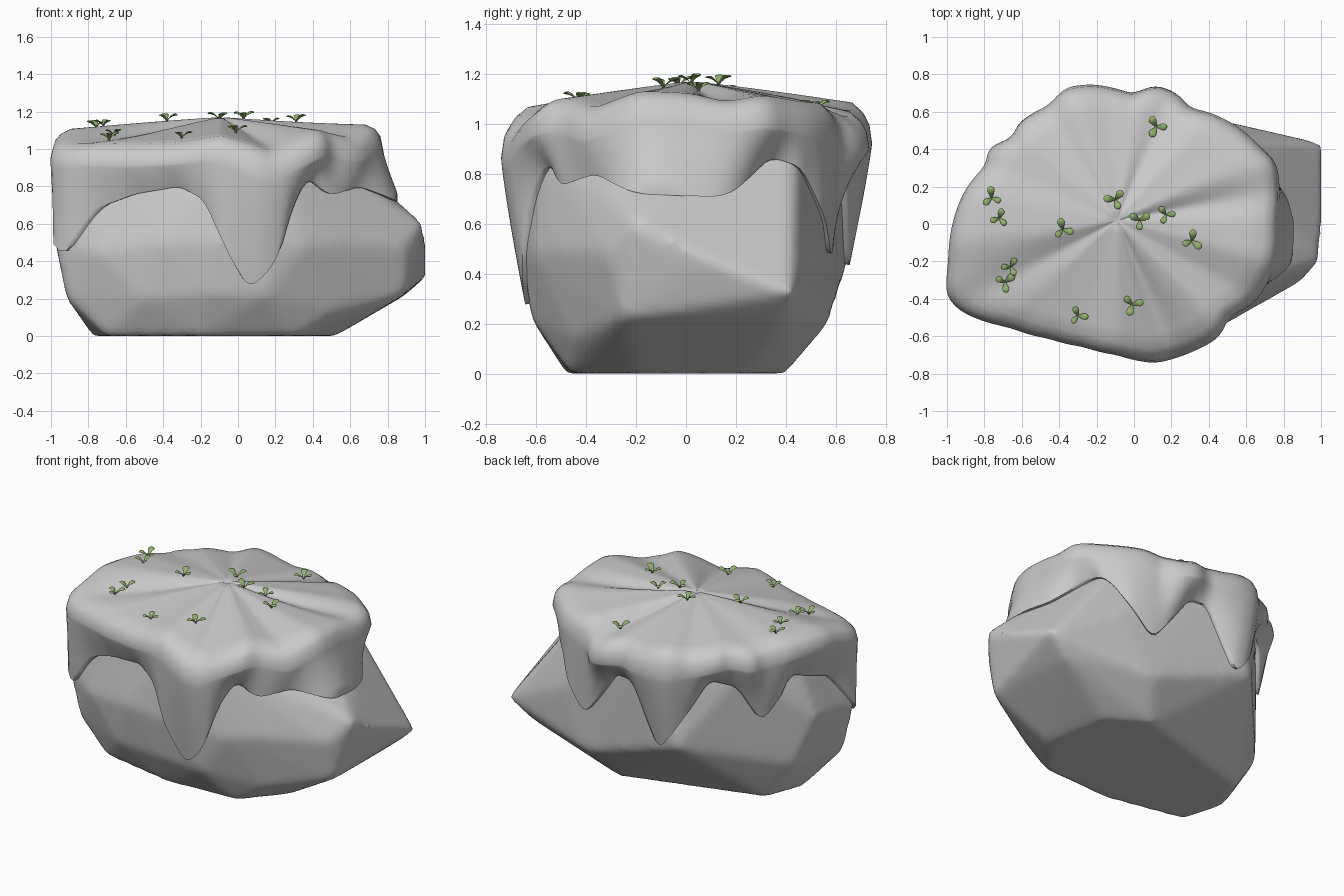
import bpy
import bmesh
from math import sin, cos, pi, radians
from mathutils import Vector
from mathutils.bvhtree import BVHTree

default_cube = bpy.data.objects.get("Cube")
if default_cube:
    bpy.data.objects.remove(default_cube, do_unlink=True)


def make_material(name, colour):
    material = bpy.data.materials.new(name)
    material.use_nodes = True
    rgba = (*colour, 1)
    material.diffuse_color = rgba
    for node in material.node_tree.nodes:
        if node.type == "BSDF_PRINCIPLED":
            node.inputs["Base Color"].default_value = rgba
            node.inputs["Roughness"].default_value = 0.8
    return material


stone = make_material("stone grey", (0.59, 0.59, 0.59))
leaf_green = make_material("leaf green", (0.28, 0.44, 0.15))


def make_object(name, bm, material):
    bmesh.ops.recalc_face_normals(bm, faces=bm.faces)
    mesh = bpy.data.meshes.new(name)
    bm.to_mesh(mesh)
    bm.free()
    mesh.materials.append(material)
    obj = bpy.data.objects.new(name, mesh)
    bpy.context.collection.objects.link(obj)
    return obj


def activate(obj):
    bpy.ops.object.select_all(action="DESELECT")
    obj.select_set(True)
    bpy.context.view_layer.objects.active = obj


def surface_tree(obj):
    bm = bmesh.new()
    bm.from_mesh(obj.data)
    tree = BVHTree.FromBMesh(bm)
    bm.free()
    return tree


def linear_knots(knots, angle):
    """Periodic interpolation of (degrees, value) pairs."""
    angle %= 360
    closed = knots + [(knots[0][0] + 360, knots[0][1])]
    for (a, va), (b, vb) in zip(closed, closed[1:]):
        if a <= angle <= b:
            return va + (vb - va) * (angle - a) / (b - a)


def soft_knots(knots, angle):
    return sum(linear_knots(knots, angle + step) for step in range(-3, 4)) / 7


# Cap outline, rim height, top creases, shoulder drop and dripping hem by direction
middle = Vector((-0.09, 0.02, 0))
outline = [(0, .86), (20, .905), (27, .86), (37, .82), (49, .76), (57, .715), (65, .75),
           (74, .75), (83, .68), (91, .705), (101, .74), (111, .76), (121, .715),
           (135, .74), (142, .715), (151, .79), (157, .76), (169, .83), (181, .88),
           (194, .93), (204, 1), (210, .97), (225, .81), (240, .73), (255, .7), (270, .72),
           (285, .79), (300, .81), (311, .83), (319, .79), (330, .86), (345, .88)]
rim = [(0, 1.12), (10, 1.09), (20, 1.11), (35, 1.08), (50, 1.07), (67, 1.01), (80, 1.04),
       (95, 1.04), (110, 1.08), (122, 1.05), (140, 1.09), (152, 1.07), (170, 1.1),
       (188, 1.1), (207, 1.02), (230, 1.01), (250, 1.02), (270, 1.06), (292, .97),
       (302, 1.03), (315, 1.1), (330, 1.05), (345, 1.13)]
crease = [(0, .01), (10, .035), (24, 0), (50, 0), (67, .015), (80, 0), (194, 0),
          (208, .03), (222, 0), (285, 0), (295, .015), (305, 0)]
drop = [(0, .12), (100, .13), (110, .16), (120, .12), (200, .1), (262, .1), (283, .14),
        (302, .12)]
hem = [(0, .71), (9, .71), (24, .87), (33, .82), (52, .45), (74, .8), (86, .8), (105, .4),
       (132, .87), (146, .83), (159, .57), (174, .85), (196, .74), (207, .4), (217, .69),
       (230, .76), (250, .8), (262, .73), (274, .42), (283, .25), (293, .38), (301, .7),
       (309, .85), (318, .75), (333, .8), (347, .72)]


def polar(radius, degrees, z):
    a = radians(degrees)
    return middle + Vector((radius * cos(a), radius * sin(a), z))


# Boulder: hull of its main corners, rounded off
corners = [
    (-.78, -.1, 0), (-.7, -.38, 0), (-.2, -.48, 0), (.3, -.46, 0), (.52, -.2, 0),
    (.45, .25, 0), (.2, .4, 0), (-.69, .14, 0),
    (-.92, -.36, .2), (-.5, -.54, .2), (-.15, -.6, .22), (.15, -.62, .22), (.5, -.45, .14),
    (-.98, -.38, .5), (-.75, -.5, .45), (-.4, -.61, .5), (-.1, -.65, .5), (.15, -.66, .5),
    (.35, -.61, .48), (.5, -.53, .5),
    (.89, -.26, .22), (.89, -.31, .48), (.99, -.2, .6), (1.01, .08, .46), (1.01, .43, .32),
    (.88, .39, .21), (.59, .44, .86), (.55, .535, .55), (.33, .57, .2), (-.38, .65, .44),
    (-.87, .1, .25), (-.96, .0, .55),
]
bm = bmesh.new()
for corner in corners:
    bm.verts.new(corner)
for angle in range(0, 360, 30):
    bm.verts.new(polar(soft_knots(outline, angle) * 0.86, angle, 0.9))
bmesh.ops.convex_hull(bm, input=bm.verts[:])
loose = [v for v in bm.verts if not v.link_faces]
bmesh.ops.delete(bm, geom=loose, context="VERTS")
boulder = make_object("boulder", bm, stone)
remesh = boulder.modifiers.new("even grid", "REMESH")
remesh.mode = "VOXEL"
remesh.voxel_size = 0.025
soften = boulder.modifiers.new("soft edges", "SMOOTH")
soften.factor = 0.5
soften.iterations = 10
activate(boulder)
for modifier in list(boulder.modifiers):
    bpy.ops.object.modifier_apply(modifier=modifier.name)
bpy.ops.object.shade_smooth()
boulder_tree = surface_tree(boulder)


def boulder_radius(angle, z, fallback):
    start = polar(3, angle, z)
    inward = polar(0, angle, z) - start
    hit = boulder_tree.ray_cast(start, inward.normalized())[0]
    return (hit - polar(0, angle, z)).length if hit else fallback


# Cap: one column of points per direction, from the middle over the rim to the hem
def cap_column(angle):
    r, top, dent, fall, low = (soft_knots(k, angle) for k in (outline, rim, crease, drop, hem))
    column = []
    for s in (0.03, 0.1, 0.2, 0.3, 0.4, 0.5, 0.6, 0.7, 0.8, 0.9):
        z = 1.17 + (top - 1.17) * s ** 1.15 - dent * sin(pi * s)
        column.append(polar(r * s, angle, z))
    column.append(polar(r * 0.955, angle, top - fall * 0.16))
    column.append(polar(r * 0.985, angle, top - fall * 0.45))
    shoulder = top - fall
    hem_radius = boulder_radius(angle, low, r * 0.84) + 0.02
    rows = 14
    for i in range(rows + 1):
        f = i / rows
        z = shoulder + (low - shoulder) * f
        rock = boulder_radius(angle, z, r * 0.84)
        wall = r + (hem_radius - r) * f ** 1.2
        column.append(polar(min(max(wall, rock + 0.02), r + 0.08), angle, z))
    column.append(polar(min(hem_radius, r) - 0.05, angle, low + 0.01))
    return column


bm = bmesh.new()
columns = [[bm.verts.new(p) for p in cap_column(a)] for a in range(0, 360, 2)]
hub = bm.verts.new(polar(0, 0, 1.155))
for here, there in zip(columns, columns[1:] + columns[:1]):
    bm.faces.new((hub, here[0], there[0]))
    for i in range(len(here) - 1):
        bm.faces.new((here[i], here[i + 1], there[i + 1], there[i]))
cap = make_object("draped_cap", bm, stone)
activate(cap)
bpy.ops.object.shade_smooth_by_angle(angle=radians(60))
cap_tree = surface_tree(cap)


# Sprouts: three arched leaves around one root
def add_leaf(bm, root, heading, size):
    forward = Vector((cos(heading), sin(heading), 0))
    side = Vector((-sin(heading), cos(heading), 0))
    up = Vector((0, 0, 1))
    loops = []
    for t, width, lift in ((0, .1, 0), (.15, .12, .22), (.4, .24, .45),
                           (.65, .34, .58), (.88, .26, .6), (1, .08, .56)):
        centre = root + size * (forward * t + up * lift)
        loops.append([bm.verts.new(centre + size * (side * width * cos(k * pi / 4)
                      + up * width * 0.3 * sin(k * pi / 4))) for k in range(8)])
    for a, b in zip(loops, loops[1:]):
        for k in range(8):
            n = (k + 1) % 8
            bm.faces.new((a[k], a[n], b[n], b[k]))
    bm.faces.new(loops[0])
    bm.faces.new(loops[-1])


sprouts = [(.12, .52), (-.76, .14), (-.72, .03), (-.1, .13), (.03, .02), (.17, .05),
           (-.38, -.03), (.31, -.09), (-.66, -.23), (-.69, -.31), (-.01, -.43), (-.3, -.49)]
for index, (x, y) in enumerate(sprouts):
    root = cap_tree.ray_cast(Vector((x, y, 2)), Vector((0, 0, -1)))[0]
    bm = bmesh.new()
    for leaf in range(3):
        size = 0.056 * (1 + 0.12 * sin(index * 2 + leaf))
        add_leaf(bm, root, index * 1.7 + leaf * 2 * pi / 3, size)
    sprout = make_object("sprout", bm, leaf_green)
    activate(sprout)
    bpy.ops.object.shade_smooth_by_angle(angle=radians(50))
